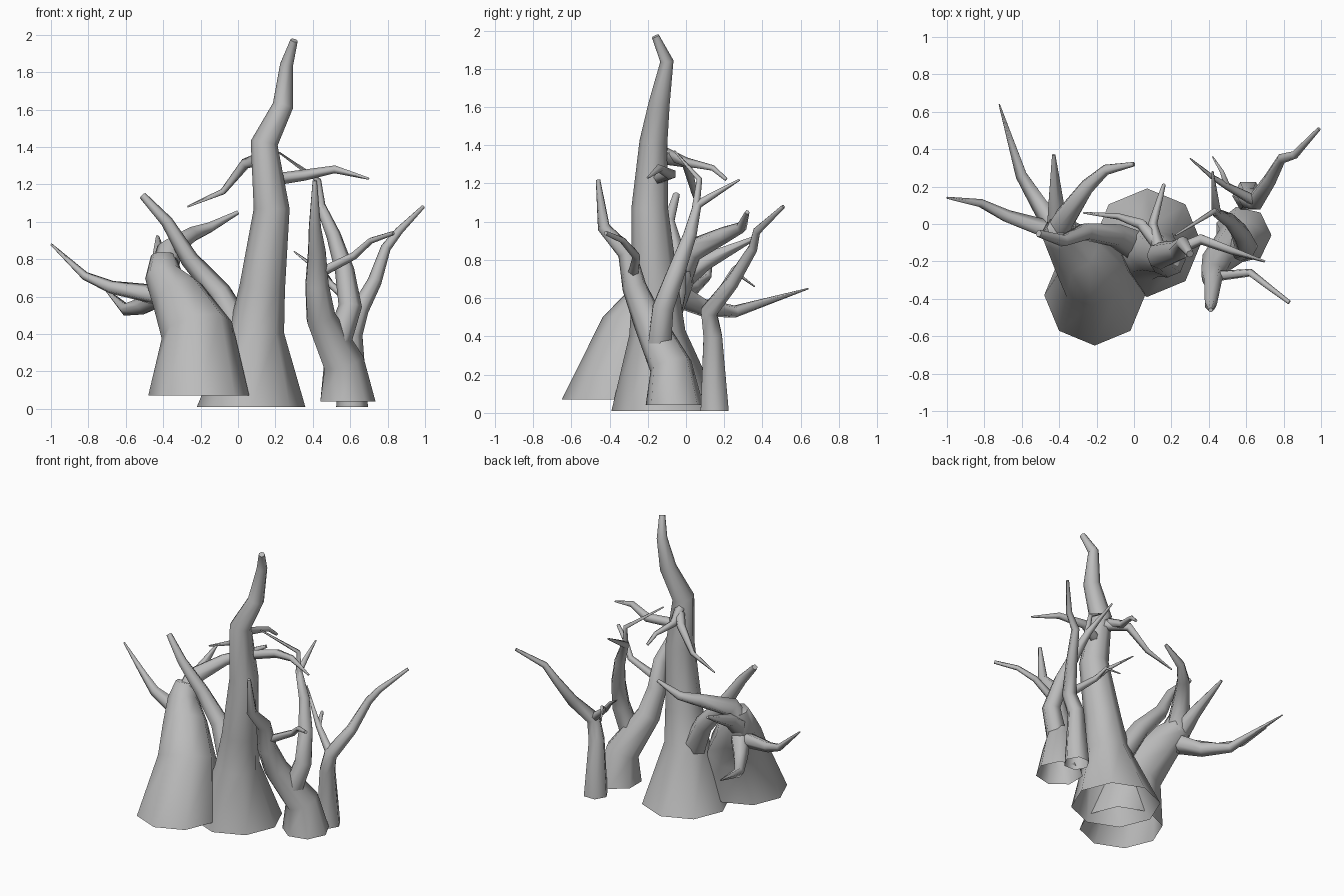
import bpy
import bmesh
import math
from mathutils import Vector

if "Cube" in bpy.data.objects:
    bpy.data.objects.remove(bpy.data.objects["Cube"], do_unlink=True)

grey = (0.5, 0.5, 0.5, 1)
bark = bpy.data.materials.new("grey_bark")
bark.use_nodes = True
bark.diffuse_color = grey
bark.node_tree.nodes["Principled BSDF"].inputs["Base Color"].default_value = grey


def travelled_fractions(centres):
    """Share of the path length covered at each point."""
    travelled = [0]
    for start, end in zip(centres, centres[1:]):
        travelled.append(travelled[-1] + (end - start).length)
    return [distance / travelled[-1] for distance in travelled]


def path_direction(centres, index):
    """Average direction of the segments that meet at a point."""
    here = centres[index]
    after = centres[min(index + 1, len(centres) - 1)]
    before = centres[max(index - 1, 0)]
    return ((after - here).normalized() + (here - before).normalized()).normalized()


def bridge_rings(bm, low, high):
    """Join two rings of vertices with a band of quads."""
    for k in range(len(low)):
        following = (k + 1) % len(low)
        bm.faces.new((low[k], low[following], high[following], high[k]))


def finish_object(name, bm):
    """Turn the mesh into a bark-coloured object with smooth shading."""
    mesh = bpy.data.meshes.new(name)
    bm.to_mesh(mesh)
    bm.free()
    mesh.materials.append(bark)
    obj = bpy.data.objects.new(name, mesh)
    bpy.context.collection.objects.link(obj)
    bpy.ops.object.select_all(action="DESELECT")
    obj.select_set(True)
    bpy.context.view_layer.objects.active = obj
    bpy.ops.object.shade_smooth_by_angle(angle=math.radians(75))


def limb(name, stem, tip, points, sides=5, bulge=1, flare=None):
    """Tapering tube along a path; a flare widens and levels the root."""
    centres = [Vector(point) for point in points]
    fractions = travelled_fractions(centres)
    bm = bmesh.new()
    rings = []
    normal = Vector((0, 0, 1))
    side = Vector((1, 0, 0))
    for index, centre in enumerate(centres):
        along = fractions[index]
        radius = stem + (tip - stem) * along ** bulge
        tangent = path_direction(centres, index)
        if flare is not None:
            radius += flare * (1 - along) ** 8
            if index == 0:
                tangent = Vector((0, 0, 1))
        side = normal.rotation_difference(tangent) @ side
        normal = tangent
        across = normal.cross(side)
        ring = []
        for k in range(sides):
            angle = math.tau * k / sides
            offset = side * math.cos(angle) + across * math.sin(angle)
            ring.append(bm.verts.new(centre + offset * radius))
        rings.append(ring)
    for low, high in zip(rings, rings[1:]):
        bridge_rings(bm, low, high)
    bm.faces.new(rings[-1])
    finish_object(name, bm)


# Tall central tree
limb("central_trunk", stem=.125, tip=.02, sides=8, bulge=2, flare=.165, points=[
    (.07, -.1, .01), (.1, -.15, .42), (.13, -.16, .65), (.18, -.19, 1.07),
    (.14, -.17, 1.42), (.24, -.14, 1.62), (.26, -.1, 1.84), (.3, -.16, 1.97)])
limb("central_low_branch", stem=.085, tip=.02, sides=6, points=[
    (.04, -.13, .36), (-.1, -.06, .62), (-.26, -.04, .8), (-.38, -.09, 1),
    (-.51, -.05, 1.14)])
limb("central_right_branch", stem=.04, tip=.005, points=[
    (.14, -.12, 1.34), (.04, 0, 1.31), (-.08, .04, 1.16), (-.27, .06, 1.08)])
limb("central_back_branch", stem=.035, tip=.01, points=[
    (.13, -.12, 1.36), (.1, 0, 1.31), (.14, .14, 1.28), (.16, .21, 1.22)])
limb("central_left_branch", stem=.035, tip=.006, bulge=2, points=[
    (.16, -.17, 1.22), (.36, -.08, 1.25), (.52, -.14, 1.28), (.7, -.2, 1.23)])

# Broad tree on the right
limb("right_trunk", stem=.22, tip=.065, sides=8, bulge=2, flare=.05, points=[
    (-.21, -.38, .07), (-.22, -.26, .42), (-.32, -.14, .6), (-.4, -.05, .72),
    (-.4, -.02, .82)])
limb("right_inner_branch", stem=.085, tip=.012, sides=6, points=[
    (-.4, -.05, .68), (-.37, .03, .85), (-.25, .2, .93), (-.15, .29, .97),
    (0, .32, 1.05)])
limb("right_upper_branch", stem=.07, tip=.01, points=[
    (-.41, -.05, .68), (-.42, .1, .79), (-.43, .37, .92)])
limb("right_outer_branch", stem=.06, tip=.006, points=[
    (-.38, -.06, .6), (-.68, .04, .65), (-.82, .11, .71), (-1, .14, .88)])
limb("right_back_branch", stem=.07, tip=.004, bulge=.8, points=[
    (-.4, -.04, .62), (-.5, .1, .55), (-.6, .26, .53), (-.72, .64, .65)])

# Forked tree on the left
limb("left_trunk", stem=.125, tip=.012, sides=7, flare=.03, points=[
    (.58, -.06, .04), (.56, -.08, .25), (.44, -.2, .49), (.42, -.27, .66),
    (.42, -.31, .84), (.41, -.43, .97), (.41, -.46, 1.22)])
limb("left_front_branch", stem=.03, tip=.012, points=[
    (.42, -.28, .72), (.62, -.26, .82), (.71, -.33, .9), (.83, -.42, .94)])
limb("left_back_fork", stem=.07, tip=.006, sides=6, bulge=1.4, points=[
    (.53, -.14, .34), (.6, -.12, .55), (.57, -.05, .74), (.51, .02, .93),
    (.44, .06, 1.09), (.42, .28, 1.22)])
limb("left_top_twig", stem=.022, tip=.005, points=[
    (.45, .05, 1.06), (.43, .07, 1.22), (.22, -.06, 1.37)])

# Slender tree behind it
limb("slender_trunk", stem=.075, tip=.01, sides=6, flare=.01, points=[
    (.61, .15, .01), (.61, .14, .4), (.65, .12, .53), (.73, .24, .68),
    (.79, .35, .86), (.86, .37, .95), (.99, .51, 1.08)])
limb("slender_long_twig", stem=.03, tip=.004, points=[
    (.63, .13, .55), (.5, .2, .66), (.42, .25, .75), (.3, .35, .84)])
limb("slender_short_twig", stem=.018, tip=.004, points=[
    (.5, .2, .66), (.47, .28, .72), (.42, .36, .66)])
